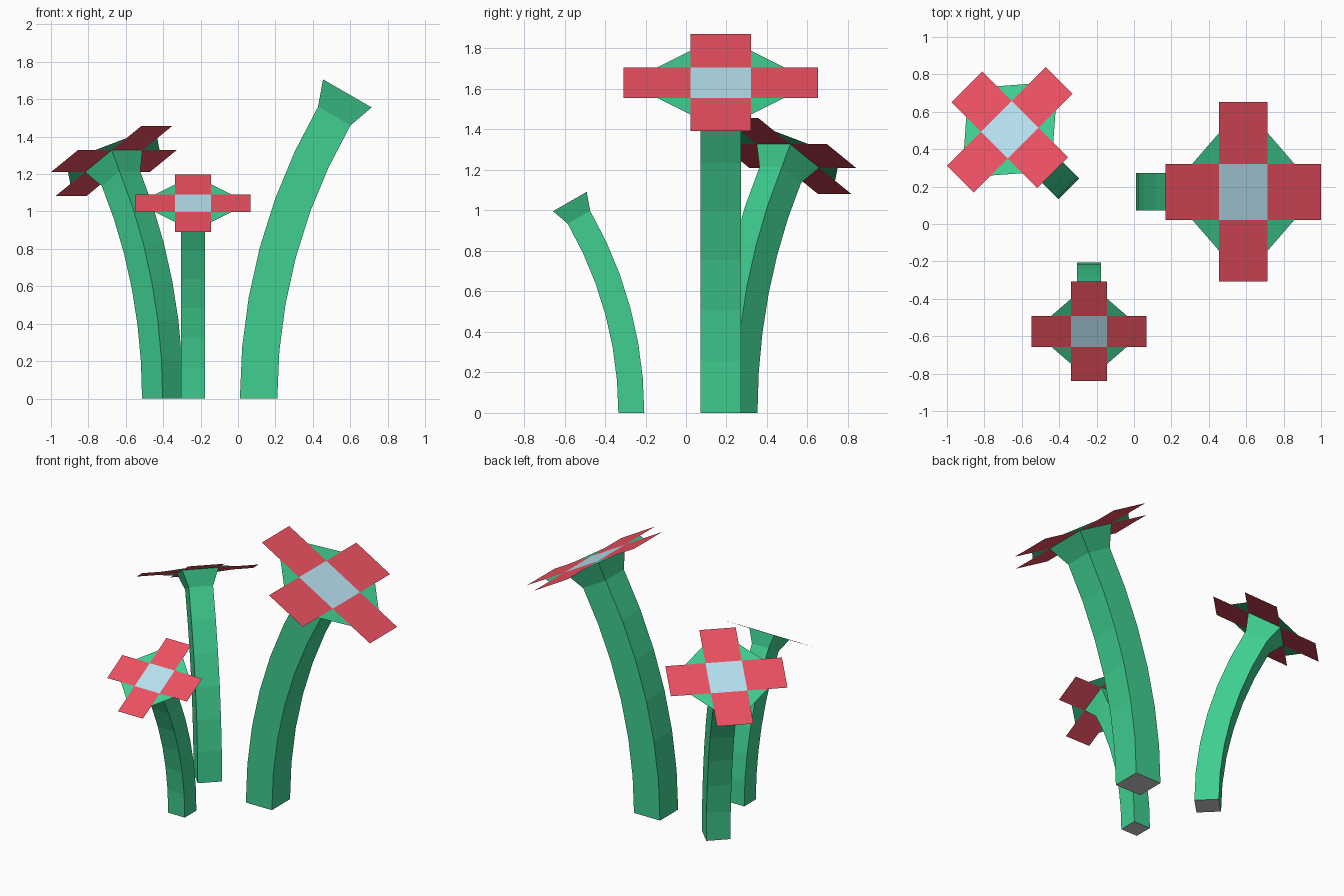
import bpy
import math
from mathutils import Matrix, Vector

if "Cube" in bpy.data.objects:
    bpy.data.objects.remove(bpy.data.objects["Cube"])


def material(name, rgb):
    m = bpy.data.materials.new(name)
    m.diffuse_color = (*rgb, 1)
    m.use_nodes = True
    m.node_tree.nodes["Principled BSDF"].inputs["Base Color"].default_value = m.diffuse_color
    return m


GREEN = material("stem_green", (0.05, 0.62, 0.28))
RED = material("petal_red", (0.83, 0.08, 0.12))
BLUE = material("centre_blue", (0.47, 0.75, 0.86))

RADIUS, TILT, STEPS = 3.02, math.radians(30), 6   # stem arc
HALF, HEAD = 0.10, 0.15                           # half widths of stem and flower centre
FLARE, PETAL = 0.14, 0.33                         # flare height, petal length


def add_mesh(name, verts, faces, mat, matrix):
    me = bpy.data.meshes.new(name)
    me.from_pydata([matrix @ Vector(v) for v in verts], [], faces)
    if mat:
        me.materials.append(mat)
    me.update()
    bpy.context.collection.objects.link(bpy.data.objects.new(name, me))


def square(h):
    return [(-h, -h, 0), (h, -h, 0), (h, h, 0), (-h, h, 0)]


def quarter_copies(points):
    # repeat one counter-clockwise face around the flower axis
    verts, faces = [], []
    for k in range(4):
        r = Matrix.Rotation(k * math.pi / 2, 3, 'Z')
        faces.append(range(len(verts), len(verts) + len(points)))
        verts += [r @ Vector(p) for p in points]
    return verts, faces


def flower(label, x, y, scale, heading):
    place = (Matrix.Translation((x, y, 0))
             @ Matrix.Rotation(math.radians(heading), 4, 'Z') @ Matrix.Scale(scale, 4))

    # curved square stem, flaring out under the head
    def frame(angle):
        return (Matrix.Translation((RADIUS * (1 - math.cos(angle)), 0, RADIUS * math.sin(angle)))
                @ Matrix.Rotation(angle, 4, 'Y'))
    frames = [(frame(TILT * i / STEPS), HALF) for i in range(STEPS + 1)]
    top = frame(TILT) @ Matrix.Translation((0, 0, FLARE))
    frames.append((top, HEAD))
    verts = [f @ Vector(p) for f, h in frames for p in square(h)]
    faces = [(4 * i + j, 4 * i + (j + 1) % 4, 4 * i + 4 + (j + 1) % 4, 4 * i + 4 + j)
             for i in range(STEPS + 1) for j in range(4)]
    add_mesh(label + "_stem", verts, faces, GREEN, place)

    # uncoloured cut end of the stem
    add_mesh(label + "_stem_base", square(HALF), [(3, 2, 1, 0)], None, place)

    # flat head: centre, four petals, and green webs between them
    head = place @ top
    add_mesh(label + "_centre", square(HEAD), [(0, 1, 2, 3)], BLUE, head)
    tip, web = HEAD + PETAL, HEAD + PETAL / 2
    petal = [(HEAD, -HEAD, 0), (tip, -HEAD, 0), (tip, HEAD, 0), (HEAD, HEAD, 0)]
    add_mesh(label + "_petals", *quarter_copies(petal), RED, head)
    leaf = [(HEAD, HEAD, 0), (web, HEAD, 0), (HEAD, web, 0)]
    add_mesh(label + "_leaf_webs", *quarter_copies(leaf), GREEN, head)


flower("large_flower", 0.11, 0.172, 1.0, 0)
flower("small_flower", -0.24, -0.27, 0.64, -90)
flower("medium_flower", -0.403, 0.243, 0.778, 135)
